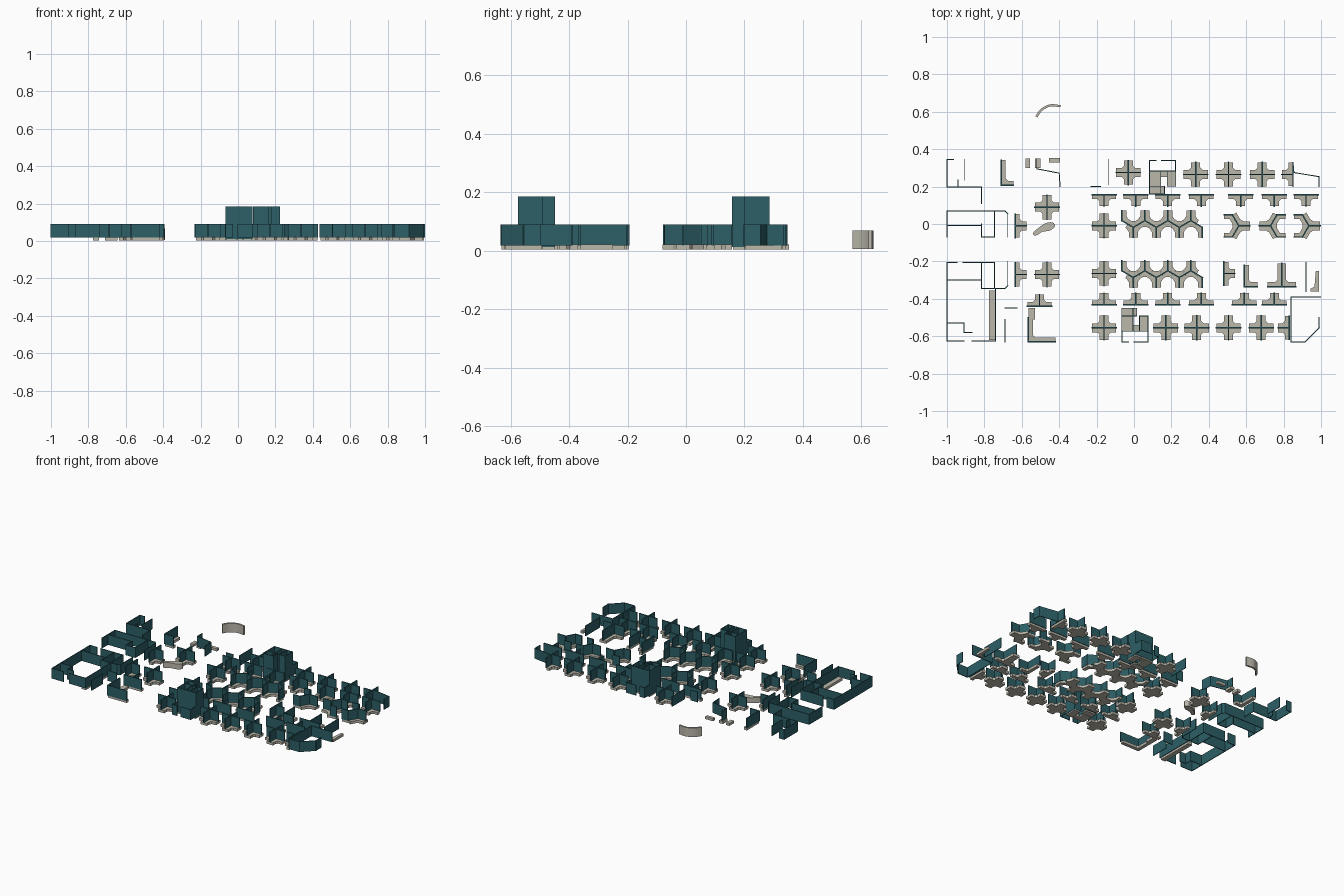
import bpy, bmesh
from math import cos, sin, pi, radians, tau
from mathutils import Vector

if "Cube" in bpy.data.objects:
    bpy.data.objects.remove(bpy.data.objects["Cube"])


def material(name, color):
    m = bpy.data.materials.new(name)
    m.diffuse_color = color
    m.use_nodes = True
    m.node_tree.nodes["Principled BSDF"].inputs["Base Color"].default_value = m.diffuse_color
    return m


TEAL = material("teal_panel", (0.025, 0.115, 0.135, 1))
STONE = material("stone_worktop", (0.50, 0.48, 0.41, 1))
DESK_Z = (0.003, 0.021)
WALL_Z = (0.018, 0.09)


def add_prism(bm, outline, z0, z1):
    n = len(outline)
    lo = [bm.verts.new((x, y, z0)) for x, y in outline]
    hi = [bm.verts.new((x, y, z1)) for x, y in outline]
    bm.faces.new(lo[::-1])
    bm.faces.new(hi)
    for i in range(n):
        j = (i + 1) % n
        bm.faces.new((lo[i], lo[j], hi[j], hi[i]))


def finish(bm, name, mat):
    bmesh.ops.recalc_face_normals(bm, faces=bm.faces[:])
    me = bpy.data.meshes.new(name)
    bm.to_mesh(me)
    bm.free()
    me.materials.append(mat)
    ob = bpy.data.objects.new(name, me)
    bpy.context.collection.objects.link(ob)
    return ob


def slab(name, outline, z=DESK_Z, mat=STONE):
    bm = bmesh.new()
    add_prism(bm, outline, *z)
    return finish(bm, name, mat)


def box(name, x0, y0, x1, y1, z=DESK_Z):
    return slab(name, [(x0, y0), (x1, y0), (x1, y1), (x0, y1)], z)


def walls(name, paths, z=WALL_Z, t=0.005, mat=TEAL):
    """Thin upright panels following each open polyline."""
    bm = bmesh.new()
    for path in paths:
        for a, b in zip(path, path[1:]):
            a, b = Vector(a), Vector(b)
            d = (b - a).normalized() * t / 2
            n = Vector((-d.y, d.x))
            a, b = a - d, b + d
            add_prism(bm, [a - n, b - n, b + n, a + n], *z)
    return finish(bm, name, mat)


def station(name, x, y, arms, w=0.024, c=0.012, t=0.007):
    """Worktop with arms (degrees, length) round a hub, screens on the centre lines.
    Sides opening 180 degrees or more get no worktop."""
    arms = sorted((radians(a % 360), l) for a, l in arms)
    pts = []

    def put(px, py):
        pts.append((x + px, y + py))
    n = len(arms)
    gaps = [(arms[(i + 1) % n][0] - arms[i][0]) % tau for i in range(n)]
    for i, (a, l) in enumerate(arms):
        b, lb = arms[(i + 1) % n]
        g = gaps[i]
        if g > pi - 0.01:            # bare back of the screen
            put(l * cos(a), l * sin(a))
            if abs(g - pi) > 0.05:
                put(0, 0)
            put(lb * cos(b), lb * sin(b))
            continue
        k = w / sin(g / 2)
        m = a + g / 2
        kx, ky = k * cos(m), k * sin(m)
        put(l * cos(a) - w * sin(a), l * sin(a) + w * cos(a))
        put(kx + c * cos(a), ky + c * sin(a))
        put(kx + c * cos(b), ky + c * sin(b))
        put(lb * cos(b) + w * sin(b), lb * sin(b) - w * cos(b))
    slab(name + "_worktop", pts)
    walls(name + "_screen",
          [[(x, y), (x + l * cos(a), y + l * sin(a))] for a, l in arms], t=t)


# four-seat cross stations
CROSS = [(-0.03, 0.275), (0.33, 0.265), (0.505, 0.265), (0.685, 0.265), (-0.465, 0.09),
         (-0.16, -0.01), (-0.465, -0.27), (-0.16, -0.265)]
CROSS += [(x, -0.555) for x in (-0.16, 0.17, 0.335, 0.505, 0.68)]
for x, y in CROSS:
    station("cross_station", x, y, [(a, 0.065) for a in (0, 90, 180, 270)])

# two-seat T stations: top row, bottom row, and against side walls
for x in (-0.16, 0.01, 0.18, 0.36, 0.57, 0.75, 0.92):
    station("top_row_station", x, 0.157, [(0, 0.065), (180, 0.065), (270, 0.062)])
for x in (-0.16, 0.01, 0.18, 0.36, 0.59, 0.75, -0.505):
    y = -0.44 if x == -0.505 else -0.432
    station("bottom_row_station", x, y, [(0, 0.065), (180, 0.065), (90, 0.062)])
for x, y, s in ((-0.635, -0.01, 0), (-0.635, -0.27, 0), (0.48, -0.265, 0),
                (0.85, 0.265, 180), (0.83, -0.555, 180)):
    station("side_station", x, y, [(90, 0.063), (270, 0.063), (s, 0.06)])
station("corner_pair", 0.79, -0.335, [(0, 0.075), (180, 0.075), (90, 0.125)])

# L-shaped corner desks
for x, y, up, right in ((-0.565, -0.63, 0.13, 0.145), (-0.71, 0.207, 0.135, 0.065),
                        (0.59, -0.335, 0.115, 0.07)):
    station("corner_desk", x, y, [(90, up), (0, right)])

# honeycomb benches: alternating three-way hubs
for cy in (0, -0.268):
    for i in range(8):
        x = -0.065 + i * 0.0615
        up = i % 2 == 0
        arms = [(90 if up else 270, 0.053)]
        if i < 7:
            arms.append((-30 if up else 30, 0.0355))
        if i > 0:
            arms.append((210 if up else 150, 0.0355))
        station("honeycomb_bench", x, cy + (0.018 if up else -0.018), arms)

# three-way stations with bent arms
for x, s in ((0.56, 1), (0.73, -1), (0.935, 1)):
    y = -0.01
    base = 0 if s > 0 else 180
    station("fork_station", x, y, [(base, 0.06), (base + 120, 0.068), (base - 120, 0.068)])
    for v in (1, -1):
        ex, ey = x - s * 0.034, y + v * 0.059
        box("fork_end_worktop", ex - s * 0.045, ey - 0.022 * v, ex + s * 0.005, ey + 0.003 * v)
        walls("fork_end_screen", [[(ex, ey), (ex - s * 0.045, ey)]], t=0.007)

# enclosed rooms on the left
walls("north_west_room", [
    [(-1, 0.345), (-1, 0.197), (-0.815, 0.197), (-0.815, 0.11)],
    [(-1, 0.345), (-0.965, 0.345)],
    [(-0.905, 0.345), (-0.905, 0.235)], [(-0.94, 0.235), (-0.94, 0.2)]])
walls("middle_room", [
    [(-1, -0.07), (-1, 0.07), (-0.69, 0.07), (-0.675, 0.055), (-0.675, -0.07)],
    [(-1, -0.007), (-0.815, -0.007)],
    [(-0.815, 0.0), (-0.815, -0.07), (-0.745, -0.07), (-0.745, 0.07)]])
walls("lower_room", [
    [(-1, -0.205), (-0.945, -0.205)],
    [(-0.915, -0.205), (-0.745, -0.205), (-0.745, -0.345)],
    [(-0.815, -0.205), (-0.815, -0.345), (-0.69, -0.345), (-0.675, -0.33), (-0.675, -0.2)],
    [(-1, -0.3), (-0.815, -0.3)]])
walls("south_west_room", [
    [(-1, -0.205), (-1, -0.625), (-0.91, -0.625)],
    [(-1, -0.53), (-0.91, -0.53), (-0.91, -0.58), (-0.865, -0.58)],
    [(-0.865, -0.625), (-0.74, -0.625), (-0.74, -0.35)]])
box("long_counter", -0.775, -0.62, -0.742, -0.355)

# free-standing partitions
walls("loose_partitions", [
    [(-0.69, -0.45), (-0.625, -0.45)], [(-0.69, -0.51), (-0.69, -0.63)],
    [(-0.135, 0.345), (-0.135, 0.21)], [(-0.23, 0.2), (-0.18, 0.2)],
    [(-0.52, 0.345), (-0.52, 0.295), (-0.4, 0.272), (-0.395, 0.2)],
    [(0.92, -0.205), (0.92, -0.36)]])
walls("north_east_room", [[(0.85, 0.33), (0.855, 0.275), (0.99, 0.253), (0.99, 0.2)]])
walls("south_east_room", [[(0.998, -0.39), (0.84, -0.39), (0.84, -0.63), (0.915, -0.63),
                           (0.99, -0.555), (0.99, -0.5)]])

# small side tables
box("side_table", -0.58, 0.3, -0.555, 0.35)
box("side_table", -0.53, 0.3, -0.5, 0.35)
box("side_table", -0.455, 0.33, -0.395, 0.352)
box("side_table", -0.565, -0.51, -0.53, -0.45)
slab("hooked_side_table", [(0.945, -0.36), (0.99, -0.36), (0.99, -0.25), (0.972, -0.25),
                           (0.965, -0.335), (0.945, -0.345)])

# tall service cores: open-topped shafts, low floors, a lower lobby
for dx, f in ((0, lambda y: y), (0.148, lambda y: -0.29 - y)):
    def P(*pts):
        return [(x + dx, f(y)) for x, y in pts]
    walls("service_core_tall", [
        P((-0.065, -0.573), (-0.065, -0.45), (0.015, -0.45), (0.015, -0.492),
          (-0.065, -0.492)),
        P((-0.065, -0.573), (0.075, -0.573), (0.075, -0.492), (0.03, -0.492), (0.03, -0.573)),
        P((-0.005, -0.45), (-0.005, -0.573))], z=(0.012, 0.185), t=0.004)
    for x0, y0, x1, y1 in ((-0.065, -0.492, 0.015, -0.45), (-0.065, -0.573, -0.005, -0.494),
                           (-0.004, -0.573, 0.028, -0.54), (0.03, -0.573, 0.075, -0.492)):
        box("service_core_floor", x0 + dx, f(y0), x1 + dx, f(y1))
    walls("service_core_lobby", [
        P((-0.065, -0.573), (-0.065, -0.63), (-0.03, -0.63)),
        P((0.0, -0.63), (0.075, -0.63), (0.075, -0.573))])


# smooth curve through control points
def spline(pts, closed, steps=6):
    p = [Vector(q) for q in pts]
    n = len(p)
    if not closed:
        p = [2 * p[0] - p[1]] + p + [2 * p[-1] - p[-2]]
    out = []
    for i in range(n if closed else n - 1):
        a, b, c, d = [p[(i + k) % len(p)] for k in range(4)]
        for s in range(steps):
            t = s / steps
            out.append(0.5 * (2 * b + (c - a) * t + (2 * a - 5 * b + 4 * c - d) * t * t
                              + (3 * b - a - 3 * c + d) * t ** 3))
    return out if closed else out + [p[-2]]


# bean-shaped reception desk and curved counter
slab("bean_desk", spline([(-0.54, -0.05), (-0.525, -0.062), (-0.49, -0.042), (-0.45, -0.035),
                          (-0.423, -0.012), (-0.435, 0.008), (-0.47, 0.005), (-0.51, -0.02)],
                         True), z=(0.003, 0.04))
arc = spline([(-0.522, 0.573), (-0.495, 0.61), (-0.448, 0.634), (-0.392, 0.63)], False)
side = []
for i, q in enumerate(arc):
    d = (arc[min(i + 1, len(arc) - 1)] - arc[max(i - 1, 0)]).normalized() * 0.006
    side.append((q + Vector((-d.y, d.x)), q - Vector((-d.y, d.x))))
slab("curved_counter", [s[0] for s in side] + [s[1] for s in side[::-1]], z=(0.005, 0.068))
